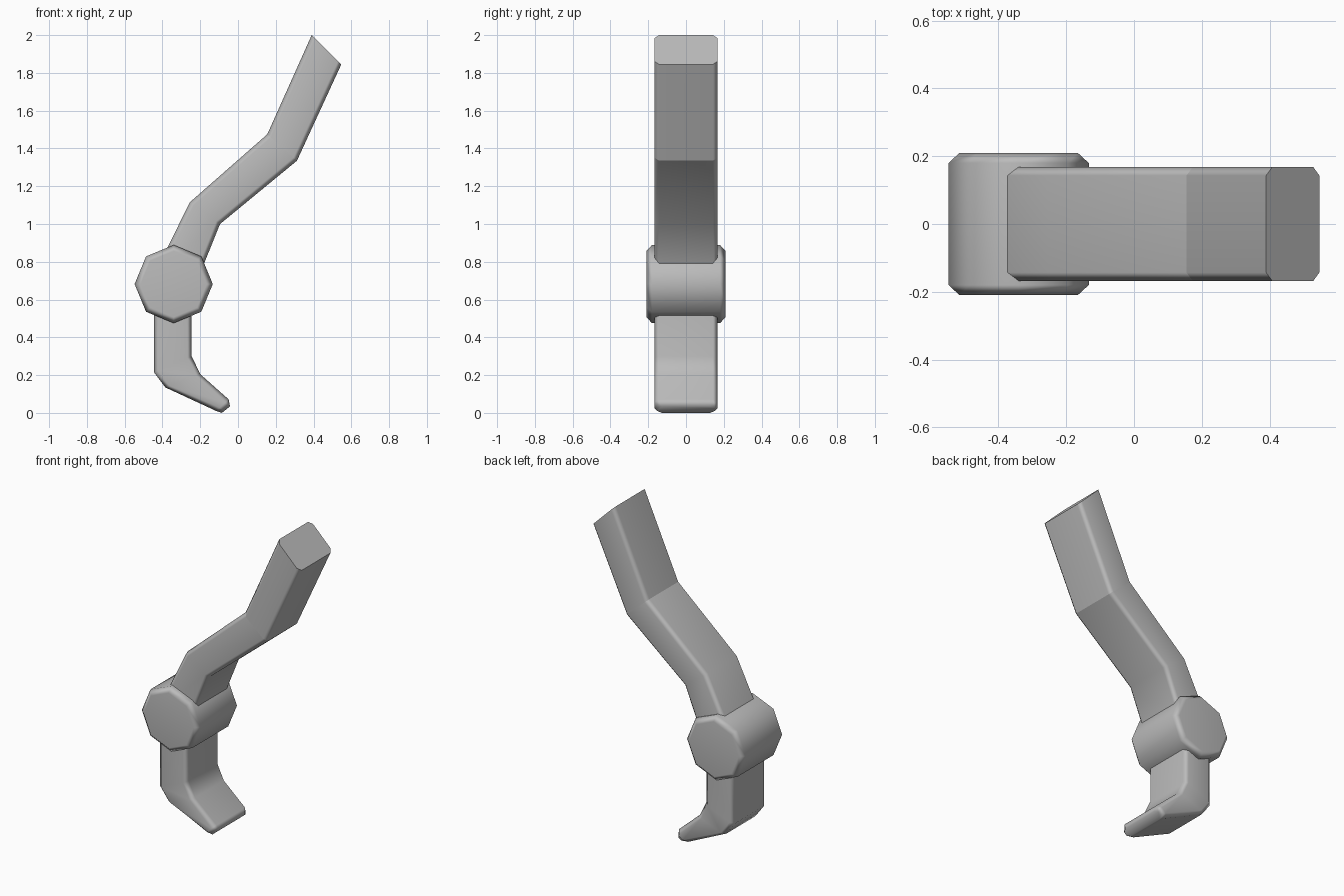
import bpy, bmesh, math
from mathutils import Matrix, Vector

old = bpy.data.objects.get("Cube")
if old:
    bpy.data.objects.remove(old, do_unlink=True)

# Single grey material
grey = bpy.data.materials.new("plain grey")
grey.use_nodes = True
colour = (0.5, 0.5, 0.5, 1)
grey.diffuse_color = colour
grey.node_tree.nodes["Principled BSDF"].inputs["Base Color"].default_value = colour


def finish(name, bm, sharp_z=None):
    """Smooth the sides, keep end caps and steep edges sharp."""
    bmesh.ops.recalc_face_normals(bm, faces=bm.faces)
    for face in bm.faces:
        face.smooth = True
    for edge in bm.edges:
        edge.smooth = edge.calc_face_angle(0) < math.radians(62)
    mesh = bpy.data.meshes.new(name)
    bm.to_mesh(mesh)
    bm.free()
    mesh.materials.append(grey)
    obj = bpy.data.objects.new(name, mesh)
    bpy.context.collection.objects.link(obj)
    weighted = obj.modifiers.new("weighted normals", "WEIGHTED_NORMAL")
    weighted.keep_sharp = True
    return obj


def limb(name, stations, hard=()):
    """Loft a chamfered rectangle through (outer, inner, half width) stations."""
    bm = bmesh.new()
    rings = []
    for i, (outer, inner, w) in enumerate(stations):
        a, b = (Vector((p[0], 0, p[1])) for p in (outer, inner))
        c = min(0.025, (b - a).length * 0.3)
        step = (b - a).normalized() * c
        side = Vector((0, w, 0))
        slim = Vector((0, w - 0.025, 0))
        section = [a - slim, a + step - side, b - step - side, b - slim,
                   b + slim, b - step + side, a + step + side, a + slim]
        # A hard bend gets a doubled ring so the shading breaks there
        first = [bm.verts.new(p) for p in section]
        last = [bm.verts.new(p) for p in section] if i in hard else first
        rings.append((first, last))
    for (_, r), (s, _) in zip(rings, rings[1:]):
        for k in range(8):
            n = (k + 1) % 8
            bm.faces.new((r[k], r[n], s[n], s[k]))
    bm.faces.new(rings[0][0])
    bm.faces.new(rings[-1][1])
    return finish(name, bm)


# Upper leg, bent twice
W = 0.168
limb("upper_leg", [
    ((-0.44, 0.74), (-0.20, 0.74), W),
    ((-0.255, 1.115), (-0.095, 1.00), W),
    ((0.155, 1.475), (0.312, 1.335), W),
    ((0.39, 2.00), (0.547, 1.845), W),
], hard=(2,))

# Lower leg curling into a toe
limb("foot", [
    ((-0.445, 0.62), (-0.245, 0.62), W),
    ((-0.445, 0.215), (-0.245, 0.30), W),
    ((-0.385, 0.135), (-0.20, 0.205), W),
    ((-0.115, 0.01), (-0.05, 0.072), W),
    ((-0.085, 0.0), (-0.042, 0.035), W - 0.015),
])

# Eight-sided knee barrel with chamfered rims
bm = bmesh.new()
bmesh.ops.create_cone(bm, cap_ends=True, segments=8, radius1=0.207,
                      radius2=0.207, depth=0.42)
rims = [e for e in bm.edges if abs(e.verts[0].co.z - e.verts[1].co.z) < 0.01]
bmesh.ops.bevel(bm, geom=rims, offset=0.03, segments=1, affect="EDGES")
bmesh.ops.transform(bm, verts=bm.verts, matrix=Matrix.Translation(
    (-0.3405, 0, 0.682)) @ Matrix.Rotation(math.pi / 2, 4, "X"))
finish("knee", bm)
